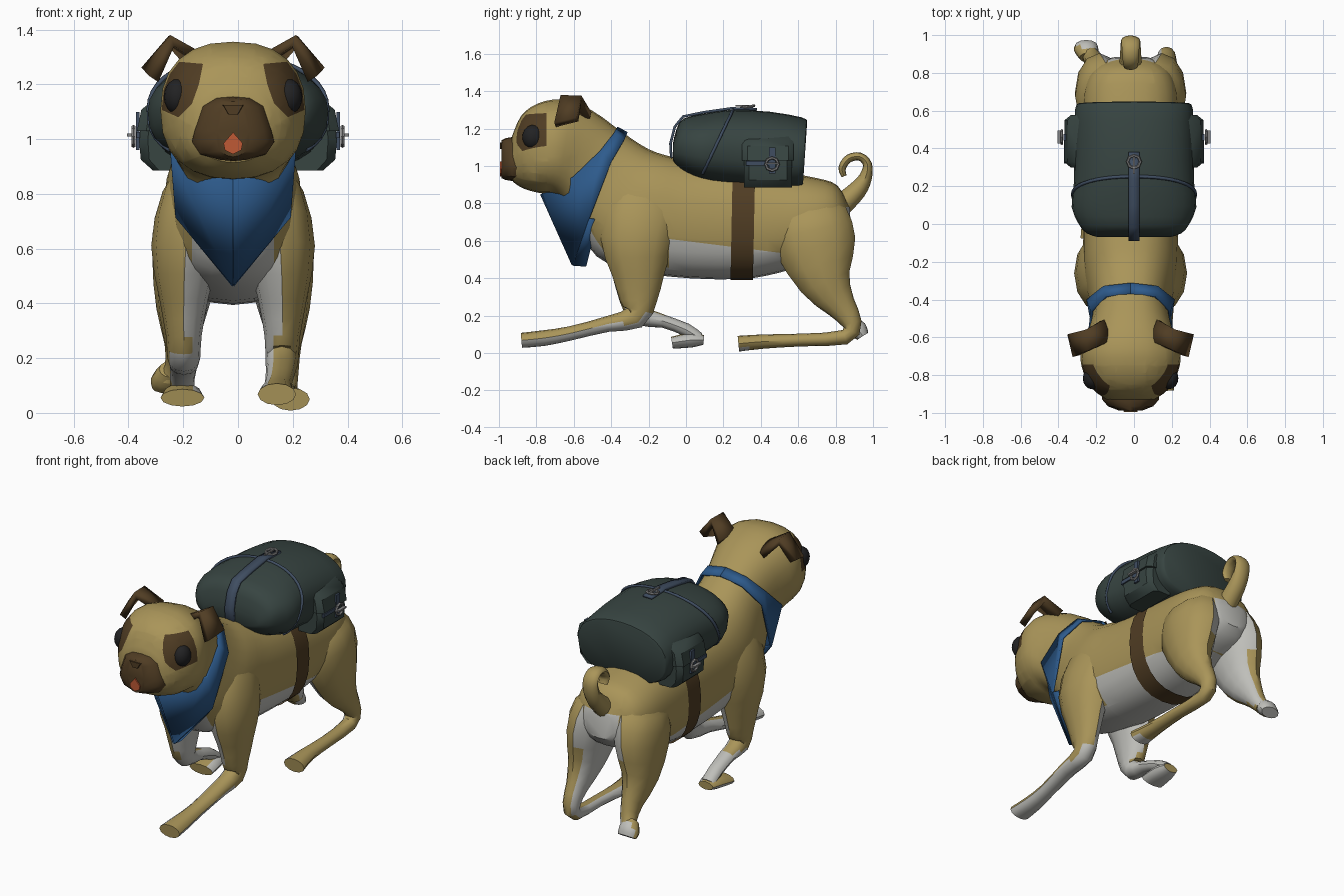
import bpy, bmesh, math
from mathutils import Vector

if "Cube" in bpy.data.objects:
    bpy.data.objects.remove(bpy.data.objects["Cube"])

DOG_X = -0.018      # the dog stands slightly off the pack's centre line
made = []


def material(name, r, g, b):
    m = bpy.data.materials.new(name)
    m.use_nodes = True
    m.diffuse_color = (r, g, b, 1)
    m.node_tree.nodes["Principled BSDF"].inputs["Base Color"].default_value = (r, g, b, 1)
    return m


tan = material("tan fur", .40, .30, .1)
white = material("white fur", .52, .52, .49)
brown = material("dark brown", .08, .046, .017)
blue = material("bandana blue", .027, .105, .265)
green = material("pack green", .038, .058, .053)
slate = material("strap slate", .05, .075, .12)
black = material("eye black", .016, .016, .017)
metal = material("buckle metal", .24, .24, .24)
red = material("tongue red", .52, .1, .035)


def finish(name, bm, mats, x=0.0):
    me = bpy.data.meshes.new(name)
    bm.to_mesh(me)
    bm.free()
    ob = bpy.data.objects.new(name, me)
    ob.location.x = x
    for m in mats:
        me.materials.append(m)
    bpy.context.collection.objects.link(ob)
    made.append(ob)
    return ob


def smooth_path(rows, n):
    """Catmull-Rom interpolation of number tuples."""
    out = []
    for i in range(len(rows) - 1):
        a, b, c, d = (rows[max(0, min(len(rows) - 1, i + k))] for k in (-1, 0, 1, 2))
        for s in range(n):
            t = s / n
            out.append([q + .5 * t * (r - p + t * (2 * p - 5 * q + 4 * r - u + t * (3 * (q - r) + u - p)))
                        for p, q, r, u in zip(a, b, c, d)])
    return out + [rows[-1]]


def loft(rings, caps=True):
    bm = bmesh.new()
    vs = [[bm.verts.new(p) for p in ring] for ring in rings]
    for a, b in zip(vs, vs[1:]):
        for i in range(len(a)):
            j = (i + 1) % len(a)
            bm.faces.new((a[i], a[j], b[j], b[i]))
    if caps:
        bm.faces.new(vs[0])
        bm.faces.new(vs[-1])
    bmesh.ops.recalc_face_normals(bm, faces=bm.faces)
    return bm


def section(yt, zt, yb, zb, w, e=.85, low=.85, seg=24, grow=0.0):
    """Rounded cross-section between a top and a bottom point; e and low set the squareness."""
    mid = Vector((0, (yt + yb) / 2, (zt + zb) / 2))
    up = Vector((0, (yt - yb) / 2, (zt - zb) / 2))
    up *= 1 + grow / up.length
    pts = []
    for i in range(seg):
        a = 2 * math.pi * i / seg
        c, s = (math.copysign(abs(v) ** (e if i <= seg / 2 else low), v) for v in (math.cos(a), math.sin(a)))
        pts.append(mid + Vector(((w + grow) * c, 0, 0)) + up * s)
    return pts


def limb(path, n=2, seg=12):
    """Tube along x, y, z points with a half width and a half depth."""
    rows = smooth_path(path, n)
    ps = [Vector(r[:3]) for r in rows]
    rings = []
    for i, r in enumerate(rows):
        t = ps[min(i + 1, len(ps) - 1)] - ps[max(i - 1, 0)]
        side = t.cross(Vector((1, 0, 0))).normalized()
        rings.append([ps[i] + Vector((r[3] * math.cos(a), 0, 0)) + side * r[4] * math.sin(a)
                      for a in (2 * math.pi * k / seg for k in range(seg))])
    return loft(rings)


def paint(bm, poly, u, v, index, cond):
    """Cut a convex counter-clockwise outline into the mesh and colour its inside."""
    planes = []
    for p, q in zip(poly, poly[1:] + poly[:1]):
        co, no = Vector((0, 0, 0)), Vector((0, 0, 0))
        co[u], co[v] = p
        no[u], no[v] = q[1] - p[1], p[0] - q[0]
        planes.append((co, no.normalized()))
        faces = [f for f in bm.faces if cond(f.calc_center_median())]
        edges = {e for f in faces for e in f.edges}
        verts = {w for f in faces for w in f.verts}
        bmesh.ops.bisect_plane(bm, geom=list(verts) + list(edges) + faces,
                               plane_co=co, plane_no=planes[-1][1], dist=1e-5)
    for f in bm.faces:
        c = f.calc_center_median()
        if cond(c) and all((c - co).dot(no) < 0 for co, no in planes):
            f.material_index = index


def sheet(name, edge_a, edge_b, mat, thick, x=0.0):
    bm = bmesh.new()
    a, b = ([bm.verts.new(p) for p in e] for e in (edge_a, edge_b))
    for i in range(len(a) - 1):
        bm.faces.new((a[i], a[i + 1], b[i + 1], b[i]))
    mod = finish(name, bm, [mat], x).modifiers.new("Thickness", "SOLIDIFY")
    mod.thickness, mod.offset = thick, 0


def box(name, loc, size, mat):
    bm = bmesh.new()
    bmesh.ops.create_cube(bm, size=1)
    for vert in bm.verts:
        vert.co = Vector(c * s for c, s in zip(vert.co, size)) + Vector(loc)
    finish(name, bm, [mat])


def buckle(name, loc, rot):
    bpy.ops.mesh.primitive_torus_add(location=loc, rotation=rot, major_segments=8, minor_segments=6,
                                     major_radius=.034, minor_radius=.008)
    ob = bpy.context.object
    ob.name = name
    ob.data.materials.append(metal)
    made.append(ob)


# Head, neck and torso as one skin: top y, z, bottom y, z, half width
rows = [(-.93, 1.16, -.925, .915, .13), (-.88, 1.27, -.87, .88, .2), (-.79, 1.335, -.78, .855, .25),
        (-.66, 1.355, -.71, .85, .265), (-.50, 1.295, -.65, .80, .225), (-.34, 1.18, -.60, .72, .20),
        (-.20, 1.09, -.54, .60, .225), (-.08, 1.05, -.42, .48, .25), (.06, 1.02, -.10, .41, .25),
        (.30, 1.0, .28, .395, .25), (.50, .97, .50, .43, .255), (.70, .935, .68, .49, .25),
        (.81, .895, .82, .55, .20), (.875, .78, .885, .62, .10)]
bm = loft([section(*r) for r in smooth_path(rows, 3)])
paint(bm, [(-.09, .2), (.95, .2), (.95, .48), (-.09, .61)], 1, 2, 1, lambda c: c.z < .85)
paint(bm, [(-.15, .2), (.15, .2), (.15, .7), (-.15, .7)], 0, 2, 1, lambda c: c.y < -.08 and c.z < .85)
paint(bm, [(-.12, .5), (.12, .5), (.12, .78), (-.12, .78)], 0, 2, 1, lambda c: c.y > .75)
# Eye patches, with a clean cut along their rear edge first
paint(bm, [(-.95, 1.05), (-.745, 1.05), (-.745, 1.3), (-.95, 1.3)], 1, 2, 0, lambda c: c.y < -.6)
patch = [(.125, 1.2), (.15, 1.13), (.2, 1.08), (.29, 1.12), (.29, 1.23), (.2, 1.283), (.11, 1.275)]
for s in (1, -1):
    paint(bm, [(x * s, z) for x, z in patch][::s], 0, 2, 2, lambda c: c.y < -.746)
finish("body_and_head", bm, [tan, white, brown], DOG_X)

# Muzzle, nose and tongue
half = [(0, 1.155), (.06, 1.15), (.11, 1.12), (.14, 1.03), (.15, .99), (.12, .945), (.05, .925), (0, .92)]
outline = half + [(-x, z) for x, z in half[-2:0:-1]]
finish("muzzle", loft([[(x * kx, y, 1.03 + (z - 1.03) * kz) for x, z in outline]
                       for y, kx, kz in ((-.86, 1.02, 1.02), (-.93, 1, 1), (-.965, .8, .95), (-.987, .42, .86))]),
       [brown], DOG_X)
finish("nose", loft([[(x * k, y, z) for x, z in ((-.045, 1.125), (.045, 1.125), (.02, 1.09), (-.02, 1.09))]
                     for y, k in ((-.95, 1.1), (-.994, .8))]), [brown], DOG_X)
tongue = [(0, 1.025), (.035, .985), (.03, .96), (0, .945), (-.03, .96), (-.035, .985)]
finish("tongue", loft([[(x, y, z) for x, z in tongue] for y in (-.986, -.995)]), [red], DOG_X)

for s, side in ((1, "left"), (-1, "right")):
    # Eye
    bm = bmesh.new()
    bmesh.ops.create_uvsphere(bm, u_segments=16, v_segments=10, radius=1)
    for vert in bm.verts:
        vert.co = Vector((s * .203 + vert.co.x * .05, -.817 + vert.co.y * .058, 1.155 + vert.co.z * .065))
    finish(side + "_eye", bm, [black], DOG_X)
    # Folded ear
    front = [(.11, -.62, 1.29), (.222, -.67, 1.36), (.29, -.70, 1.22)]
    back = [(.15, -.51, 1.27), (.235, -.56, 1.355), (.318, -.58, 1.25)]
    sheet(side + "_ear", *([(x * s, y, z) for x, y, z in e] for e in (front, back)), brown, .042, DOG_X)

# Legs in a running pose: x, y, z, half width, half depth
front_top = [(.07, -.18, .97, .08, .12), (.145, -.22, .81, .112, .2), (.172, -.26, .61, .127, .2),
             (.18, -.255, .42, .09, .14), (.18, -.255, .28, .065, .1)]
hind_top = [(.05, .64, .88, .06, .12), (.135, .66, .74, .135, .2), (.165, .695, .57, .13, .215),
            (.185, .745, .38, .095, .14), (.19, .83, .25, .06, .08)]
legs = {
    "left_front_leg": (1, front_top + [(.178, -.275, .19, .06, .065), (.175, -.42, .155, .055, .042),
                       (.165, -.62, .105, .05, .038), (.16, -.76, .08, .06, .042), (.16, -.88, .068, .07, .04)]),
    "right_front_leg": (-1, front_top + [(.18, -.235, .2, .06, .06), (.18, -.12, .17, .05, .035),
                        (.185, .0, .125, .045, .035), (.185, .07, .08, .045, .03)]),
    "right_front_paw": (-1, [(.185, .095, .07, .05, .025), (.185, .03, .07, .07, .04), (.185, -.075, .055, .08, .032)]),
    "left_hind_leg": (1, hind_top + [(.19, .885, .16, .05, .055), (.19, .85, .085, .045, .04),
                      (.2, .62, .07, .042, .034), (.2, .42, .062, .05, .038), (.21, .28, .05, .07, .042)]),
    "right_hind_leg": (-1, hind_top + [(.2, .88, .17, .05, .05), (.225, .905, .13, .055, .045)]),
    "right_hind_paw": (-1, [(.225, .88, .16, .045, .04), (.235, .92, .125, .065, .05), (.235, .945, .09, .06, .035)]),
}
for name, (s, path) in legs.items():
    bm = limb([(x * s, *rest) for x, *rest in path])
    bm.normal_update()
    for f in bm.faces:
        c, no = f.calc_center_median(), f.normal
        pale = no.x * s < -.35 and c.z < (.75 if c.y > .76 else .62)
        if c.z < .2:
            if "front" in name:     # pale underside, turned upward on the folded leg
                pale |= no.z < -.3 or (name == "right_front_leg" and c.y > -.17 and no.z > 0)
            elif "paw" in name:
                pale |= no.y > .5
            else:
                pale = (pale and no.z > -.5) or (no.z < -.6 and c.y < .36)
        f.material_index = int(pale)
    finish(name, bm, [tan, white], DOG_X)

# Curled tail
tail = [(0, .83, .79, .06, .06), (0, .915, .87, .055, .05), (0, .96, .94, .052, .035), (0, .97, 1.01, .05, .024),
        (0, .93, 1.05, .046, .022), (0, .87, 1.04, .042, .022), (0, .835, .99, .038, .02), (0, .845, .945, .03, .014)]
finish("tail", limb(tail, 3), [tan], DOG_X)

# Bandana: collar edge and hanging edge, mirrored, with a folded hem behind the tip
upper = [(0, -.37, 1.205), (.13, -.385, 1.175), (.205, -.46, 1.08), (.222, -.6, .945), (0, -.775, .85)]
lower = [(0, -.315, 1.175), (.14, -.33, 1.14), (.228, -.40, 1.02), (.205, -.52, .715), (0, -.605, .47)]
hem = [(.17, -.47, .72), (0, -.535, .465)]
for s, side in ((1, "left"), (-1, "right")):
    up_edge, low_edge, hem_edge = ([(x * s, y, z) for x, y, z in e] for e in (upper, lower, hem))
    sheet("bandana_" + side, up_edge, low_edge, blue, .014, DOG_X)
    sheet("bandana_hem_" + side, low_edge[-2:], hem_edge, blue, .01, DOG_X)

# Belly strap
straps = [section(y, 1.0, y - .012, .397, .25, grow=.007) for y in (.25, .37)]
finish("belly_strap", loft(straps, caps=False), [brown], DOG_X)

# Backpack
pack = [(-.07, 1.12, -.07, 1.03, .19), (-.05, 1.2, -.05, 1.0, .25), (-.01, 1.255, .0, .96, .29),
        (.10, 1.28, .08, .925, .33), (.24, 1.3, .2, .9, .318), (.45, 1.29, .42, .885, .315),
        (.62, 1.26, .59, .88, .312), (.648, 1.24, .625, .895, .298)]
finish("backpack", loft([section(*r, e=.93, low=.75, seg=28) for r in smooth_path(pack, 2)]), [green])

# Piping along the lid
seam = section(.25, 1.298, .07, .92, .322, e=.93, low=.75, seg=40, grow=.003)
seam = seam[-5:] + seam[:26]
cu = bpy.data.curves.new("lid_piping", "CURVE")
cu.dimensions, cu.bevel_depth, cu.bevel_resolution = "3D", .009, 1
line = cu.splines.new("POLY")
line.points.add(len(seam) - 1)
for point, co in zip(line.points, seam):
    point.co = (*co, 1)
cu.materials.append(slate)
bpy.context.collection.objects.link(bpy.data.objects.new("lid_piping", cu))

# Top strap with its buckle
run = [(-.075, .98), (-.083, 1.12), (-.06, 1.21), (-.015, 1.265), (.1, 1.288), (.24, 1.308), (.38, 1.304)]
sheet("top_strap", *([(w, y, z) for y, z in run] for w in (-.03, .03)), slate, .014)
buckle("top_buckle", (0, .33, 1.317), (.15, 0, 0))
box("top_buckle_pin", (0, .31, 1.322), (.01, .09, .01), metal)

# Side pouches with sloping flaps
pouch = [(.2, 1.165), (.27, 1.16), (.345, 1.1), (.362, 1.0), (.355, .925), (.31, .885), (.2, .885)]
flap = [(.2, 1.175), (.275, 1.17), (.353, 1.108), (.369, 1.03), (.2, 1.03)]
for s, side in ((1, "left"), (-1, "right")):
    for name, shape, reach in (("_pouch", pouch, .128), ("_pouch_flap", flap, .138)):
        finish(side + name, loft([[(s * (.2 + (x - .2) * k), .438 + reach * d, z) for x, z in shape]
                                  for d, k in ((-1, .8), (-.8, 1), (.8, 1), (1, .8))]), [green])
    box(side + "_pouch_strap", (s * .366, .46, 1.03), (.012, .035, .14), slate)
    box(side + "_pouch_band", (s * .364, .385, 1.015), (.012, .13, .022), slate)
    buckle(side + "_pouch_buckle", (s * .382, .46, 1.01), (0, math.pi / 2, 0))
    box(side + "_buckle_pin", (s * .395, .46, 1.015), (.02, .07, .01), metal)

# Smooth shading with crisp edges
bpy.ops.object.select_all(action="DESELECT")
for ob in made:
    ob.select_set(True)
bpy.context.view_layer.objects.active = made[0]
bpy.ops.object.shade_smooth_by_angle(angle=math.radians(38))
